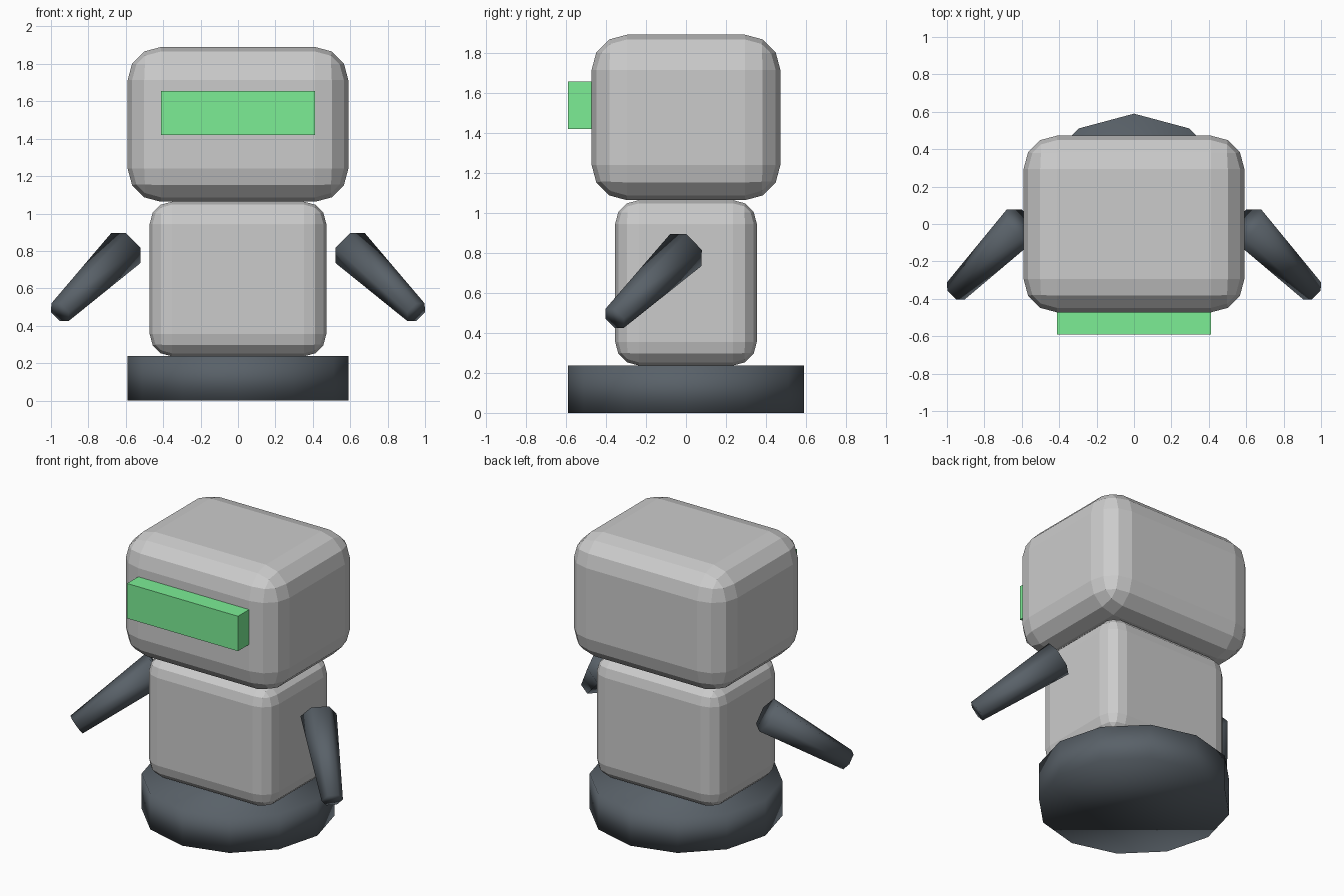
import bpy, bmesh, math
from mathutils import Vector

if "Cube" in bpy.data.objects:
    bpy.data.objects.remove(bpy.data.objects["Cube"])


def material(name, rgb):
    m = bpy.data.materials.new(name)
    m.diffuse_color = (*rgb, 1)
    m.use_nodes = True
    m.node_tree.nodes["Principled BSDF"].inputs["Base Color"].default_value = m.diffuse_color
    return m


green = material("green", (0.2, 0.85, 0.3))
dark = material("dark", (0.1, 0.12, 0.14))


def finish(name, bm, mat=None, smooth=False):
    bmesh.ops.recalc_face_normals(bm, faces=bm.faces)
    for f in bm.faces:
        f.smooth = smooth
    me = bpy.data.meshes.new(name)
    bm.to_mesh(me)
    bm.free()
    ob = bpy.data.objects.new(name, me)
    bpy.context.collection.objects.link(ob)
    if mat:
        me.materials.append(mat)
    return ob


def box(name, lo, hi, bevel=0, mat=None):
    lo, hi = Vector(lo), Vector(hi)
    bm = bmesh.new()
    bmesh.ops.create_cube(bm, size=1)
    for v in bm.verts:
        v.co = (lo + hi) / 2 + v.co * (hi - lo)
    ob = finish(name, bm, mat)
    if bevel:
        mod = ob.modifiers.new("rounding", 'BEVEL')
        mod.width, mod.segments = bevel, 3
    return ob


def tube(name, p0, p1, r0, r1, sides, start):
    """Capped tapered prism whose first corner points along start."""
    p0, p1 = Vector(p0), Vector(p1)
    d = (p1 - p0).normalized()
    u = Vector(start)
    u = (u - d * u.dot(d)).normalized()
    w = d.cross(u)
    bm = bmesh.new()
    rings = []
    for p, r in ((p0, r0), (p1, r1)):
        rings.append([bm.verts.new(p + r * (u * math.cos(a) + w * math.sin(a)))
                      for a in (math.tau * i / sides for i in range(sides))])
    for i in range(sides):
        j = (i + 1) % sides
        bm.faces.new((rings[0][i], rings[0][j], rings[1][j], rings[1][i]))
    bm.faces.new(rings[0])
    bm.faces.new(rings[1])
    return finish(name, bm, dark, smooth=True)


# Rounded head and torso
box("head", (-0.59, -0.472, 1.063), (0.59, 0.472, 1.89), 0.177)
box("torso", (-0.472, -0.354, 0.237), (0.472, 0.354, 1.063), 0.118)

# Visor set into the face
box("visor", (-0.413, -0.59, 1.42), (0.413, -0.354, 1.655), mat=green)

# Twelve-sided base
tube("base", (0, 0, 0), (0, 0, 0.237), 0.59, 0.59, 12, (0, 1, 0))

# Tapered six-sided arms
for side, s in (("left", 1), ("right", -1)):
    tube(side + "_arm", (s * 0.60, 0, 0.815), (s * 0.952, -0.357, 0.472),
         0.112, 0.066, 6, (s, 0, 1))
